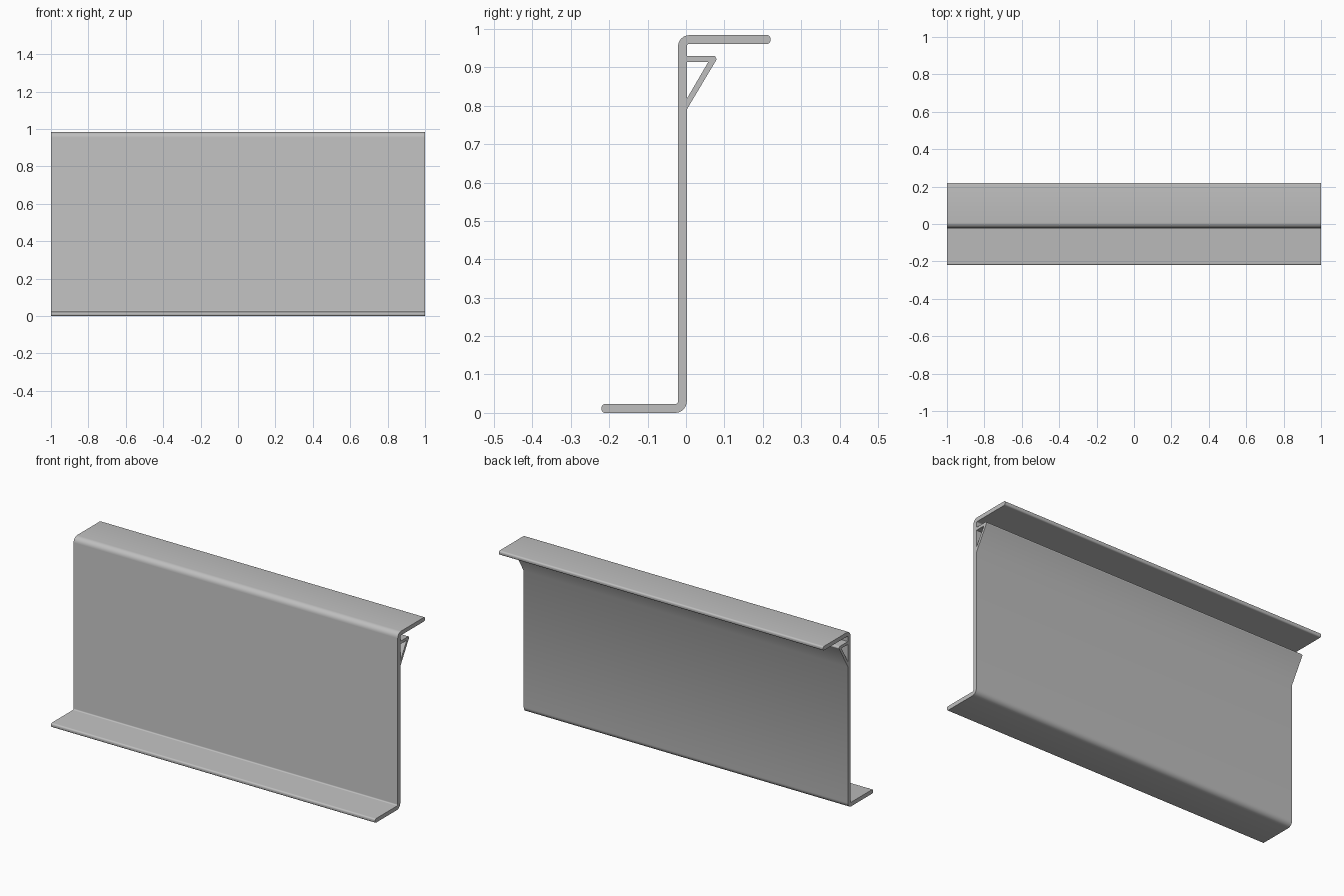
import bpy, bmesh, math
from mathutils import Vector

cube = bpy.data.objects.get("Cube")
if cube:
    bpy.data.objects.remove(cube, do_unlink=True)

grey = bpy.data.materials.new("light_grey_metal")
grey.use_nodes = True
grey.diffuse_color = (0.52, 0.52, 0.52, 1)
grey.node_tree.nodes["Principled BSDF"].inputs["Base Color"].default_value = grey.diffuse_color


def rounded(corners, steps=6):
    """Round each (y, z, radius) corner of a closed outline."""
    points = []
    for i, (y, z, r) in enumerate(corners):
        p = Vector((y, z))
        if r == 0:
            points.append(p)
            continue
        a = (Vector(corners[i - 1][:2]) - p).normalized()
        b = (Vector(corners[(i + 1) % len(corners)][:2]) - p).normalized()
        half = a.angle(b) / 2
        centre = p + (a + b).normalized() * r / math.sin(half)
        start = p + a * r / math.tan(half) - centre
        end = p + b * r / math.tan(half) - centre
        sweep = start.angle(end)
        for k in range(steps + 1):
            t = k / steps
            points.append(centre + (start * math.sin((1 - t) * sweep)
                                    + end * math.sin(t * sweep)) / math.sin(sweep))
    return points


def extrude_section(name, loops, half_length):
    """Extrude outlines in the y-z plane along x; later loops are holes."""
    bm = bmesh.new()
    caps = ([], [])
    for loop in loops:
        rings = [[bm.verts.new((x, p.x, p.y)) for p in loop]
                 for x in (-half_length, half_length)]
        for i in range(len(loop)):
            bm.faces.new((rings[0][i - 1], rings[0][i], rings[1][i], rings[1][i - 1]))
            for ring, edges in zip(rings, caps):
                edges.append(bm.edges.get((ring[i - 1], ring[i])))
    for edges in caps:
        bmesh.ops.triangle_fill(bm, edges=edges, use_beauty=True)
    bmesh.ops.recalc_face_normals(bm, faces=bm.faces)
    mesh = bpy.data.meshes.new(name)
    bm.to_mesh(mesh)
    bm.free()
    mesh.materials.append(grey)
    obj = bpy.data.objects.new(name, mesh)
    bpy.context.collection.objects.link(obj)
    return obj


# Z-shaped section: lower flange, web, hollow triangular rib, upper flange
front, back, reach, top, thick = -0.021, 0.002, 0.22, 0.984, 0.023
outline = rounded([
    (-reach, 0, 0.009), (back, 0, 0.03),
    (back, 0.79, 0), (0.08, 0.921, 0.006), (0.075, 0.93, 0.005), (back, 0.93, 0),
    (back, top - thick, 0.007), (reach, top - thick, 0.009),
    (reach, top, 0.009), (front, top, 0.03),
    (front, thick, 0.007), (-reach, thick, 0.009),
])
rib_hollow = rounded([(back, 0.818, 0), (0.058, 0.914, 0), (back, 0.914, 0)])

rail = extrude_section("z_profile_rail", [outline, rib_hollow], 1.0)

# Smooth bends, crisp ends
bpy.ops.object.select_all(action="DESELECT")
rail.select_set(True)
bpy.context.view_layer.objects.active = rail
bpy.ops.object.shade_smooth_by_angle(angle=math.radians(35))
